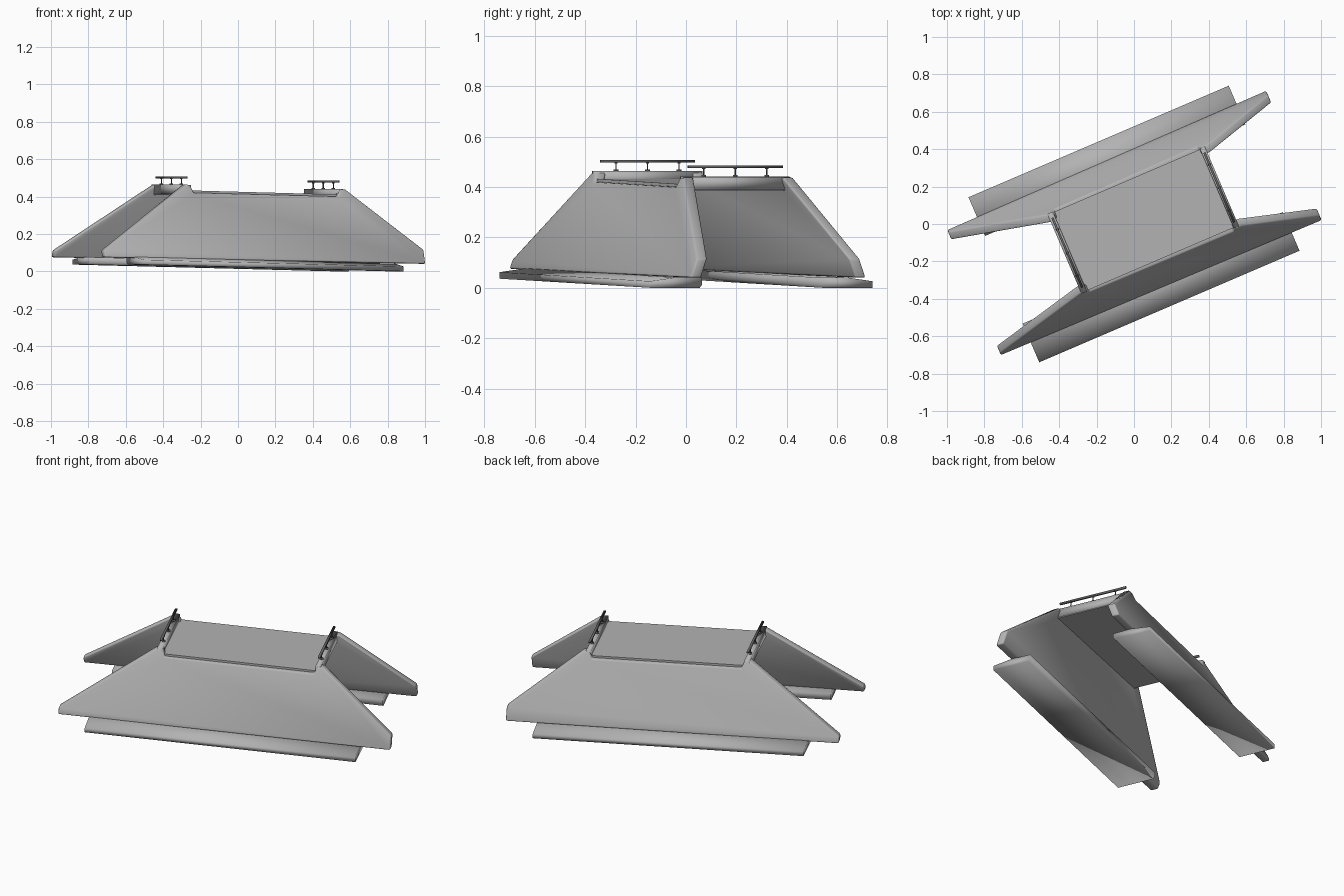
import bpy, bmesh, math

if "Cube" in bpy.data.objects:
    bpy.data.objects.remove(bpy.data.objects["Cube"])

HEADING = math.radians(23.2)   # bridge axis relative to x

concrete = bpy.data.materials.new("concrete")
concrete.diffuse_color = (0.45, 0.45, 0.45, 1)
concrete.use_nodes = True
concrete.node_tree.nodes["Principled BSDF"].inputs["Base Color"].default_value = concrete.diffuse_color
metal = bpy.data.materials.new("dark_metal")
metal.diffuse_color = (0.12, 0.12, 0.12, 1)
metal.use_nodes = True
metal.node_tree.nodes["Principled BSDF"].inputs["Base Color"].default_value = metal.diffuse_color


def loft(name, ring_a, ring_b, bevel=0.0, smooth=True, mat=concrete):
    """Solid joining two matching rings of points."""
    bm = bmesh.new()
    a = [bm.verts.new(p) for p in ring_a]
    b = [bm.verts.new(p) for p in ring_b]
    n = len(a)
    bm.faces.new(a)
    bm.faces.new(b[::-1])
    for i in range(n):
        j = (i + 1) % n
        bm.faces.new((a[j], a[i], b[i], b[j]))
    bmesh.ops.recalc_face_normals(bm, faces=bm.faces)
    for f in bm.faces:
        f.smooth = smooth
    me = bpy.data.meshes.new(name)
    bm.to_mesh(me)
    bm.free()
    me.materials.append(mat)
    ob = bpy.data.objects.new(name, me)
    bpy.context.collection.objects.link(ob)
    ob.rotation_euler.z = HEADING
    if bevel:
        m = ob.modifiers.new("bevel", 'BEVEL')
        m.width = bevel
        m.segments = 2
        m.limit_method = 'ANGLE'
        m.angle_limit = math.radians(50)
    return ob


def deck_z(u):
    return 0.423 - 0.025 * u


def across(name, u0, u1, half, lo, hi, smooth=True, mat=concrete):
    """Box across the bridge, heights relative to the sloping deck."""
    rings = [[(u, -half, deck_z(u) + lo), (u, half, deck_z(u) + lo),
              (u, half, deck_z(u) + hi), (u, -half, deck_z(u) + hi)] for u in (u0, u1)]
    return loft(name, *rings, smooth=smooth, mat=mat)


def post(name, u, v, z0, z1, r):
    ring = [(u + r * math.cos(k * math.tau / 8), v + r * math.sin(k * math.tau / 8)) for k in range(8)]
    return loft(name, [(x, y, z0) for x, y in ring], [(x, y, z1) for x, y in ring], mat=metal)


# leaning abutment walls with sloping wings, and their footings
profile = [(-0.93, 0.075), (0.93, 0.04), (0.93, 0.115), (0.525, 0.437), (0.492, 0.437),
           (0.475, 0.4), (-0.36, 0.42), (-0.375, 0.462), (-0.405, 0.462), (-0.93, 0.112)]
for s, side in ((-1, "front"), (1, "back")):
    outer = [(u, s * (0.24 + 0.355 * (0.43 - z)), z) for u, z in profile]
    inner = [(u, v - s * 0.046, z) for u, v, z in outer]
    loft(side + "_abutment_wall", outer, inner, 0.008)

    ends = []
    for u, z in ((-0.757, 0.036), (0.757, 0.0)):
        ends.append([(u, s * 0.48, z), (u, s * 0.265, z), (u, s * 0.255, z + 0.012),
                     (u, s * 0.255, z + 0.04), (u, s * 0.37, z + 0.041), (u, s * 0.48, z + 0.026)])
    loft(side + "_footing", *ends)

# deck slab
across("deck_slab", -0.402, 0.508, 0.228, -0.024, 0, smooth=False)

# edge kerbs with railings
for side, u0, u1, ur in (("left", -0.405, -0.373, -0.388), ("right", 0.482, 0.511, 0.496)):
    across(side + "_kerb", u0, u1, 0.232, -0.02, 0.03)
    across(side + "_rail", ur - 0.006, ur + 0.006, 0.203, 0.064, 0.074, mat=metal)
    for i, v in enumerate((-0.136, 0, 0.136)):
        z = deck_z(ur)
        post(f"{side}_rail_post_{i}", ur, v, z + 0.03, z + 0.066, 0.003)
        post(f"{side}_post_base_{i}", ur, v, z + 0.028, z + 0.036, 0.01)
        post(f"{side}_post_cap_{i}", ur, v, z + 0.06, z + 0.065, 0.007)
